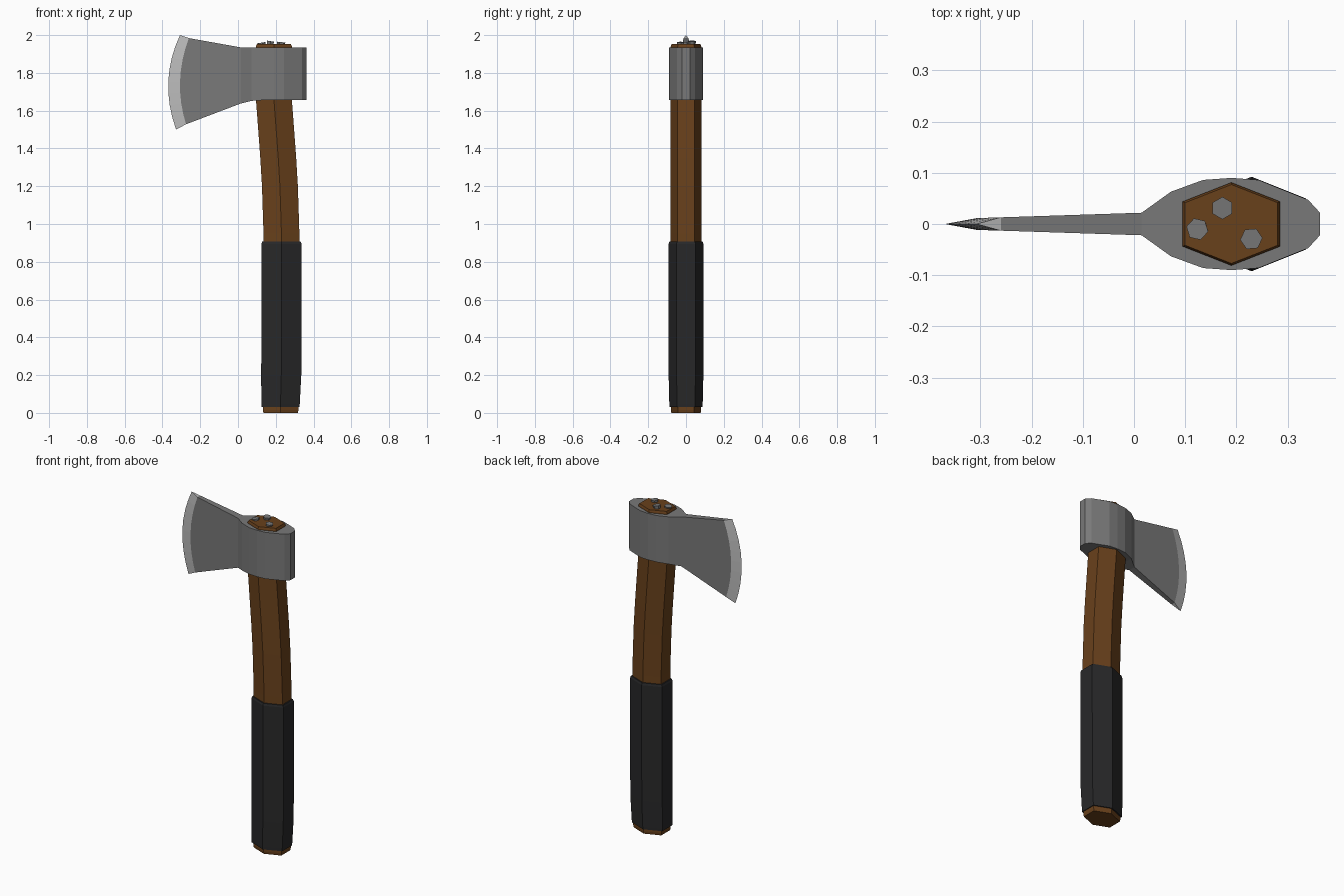
import bpy, bmesh, math
from mathutils import Matrix

if "Cube" in bpy.data.objects:
    bpy.data.objects.remove(bpy.data.objects["Cube"])


def material(name, rgb):
    m = bpy.data.materials.new(name)
    m.diffuse_color = (*rgb, 1)
    m.use_nodes = True
    m.node_tree.nodes["Principled BSDF"].inputs["Base Color"].default_value = m.diffuse_color
    return m


steel = material("steel", (0.19, 0.19, 0.19))
honed = material("honed_steel", (0.5, 0.5, 0.5))
wood = material("wood", (0.14, 0.052, 0.011))
rubber = material("rubber", (0.021, 0.021, 0.022))


def finish(name, bm, *mats):
    bmesh.ops.recalc_face_normals(bm, faces=bm.faces)
    me = bpy.data.meshes.new(name)
    bm.to_mesh(me)
    bm.free()
    ob = bpy.data.objects.new(name, me)
    bpy.context.collection.objects.link(ob)
    for m in mats:
        me.materials.append(m)
    return ob


def hex_loft(name, rings, hx, hy, mat):
    """Stretched hexagon swept up through rings of (z, centre x, scale)."""
    shape = [(hx, -hy * .54), (hx, hy * .54), (0, hy),
             (-hx, hy * .54), (-hx, -hy * .54), (0, -hy)]
    bm = bmesh.new()
    loops = [[bm.verts.new((cx + x * s, y * s, z)) for x, y in shape]
             for z, cx, s in rings]
    for a, b in zip(loops, loops[1:]):
        for i in range(6):
            j = (i + 1) % 6
            bm.faces.new((a[i], a[j], b[j], b[i]))
    bm.faces.new(loops[0])
    bm.faces.new(loops[-1])
    return finish(name, bm, mat)


# Curved wooden handle and rubber grip
hex_loft("handle", [(0, .226, .96), (.015, .226, .99), (.2, .23, 1), (.95, .23, 1),
                    (1.2, .222, 1), (1.35, .213, 1), (1.5, .202, 1), (1.66, .19, 1),
                    (1.94, .19, 1), (1.952, .19, .95)], .095, .081, wood)
hex_loft("grip", [(.03, .225, .95), (.045, .225, .96), (.2, .229, 1),
                  (.895, .23, 1), (.907, .23, .96)], .106, .092, rubber)

# Head: eye stations (x, half width, bottom z) from neck to poll
stations = [(.015, .022, 1.638), (.072, .063, 1.652), (.135, .086, 1.656),
            (.19, .09, 1.656), (.243, .086, 1.656), (.34, .047, 1.656),
            (.363, .022, 1.656)]
TOP = 1.935
bm = bmesh.new()
V = bm.verts.new
F = bm.faces.new
secs = [{(s, k): V((x, s * y, z)) for s in (-1, 1) for k, z in ((0, zb), (1, TOP))}
        for x, y, zb in stations]
for a, b in zip(secs, secs[1:]):
    for s in (-1, 1):
        F((a[s, 0], b[s, 0], b[s, 1], a[s, 1]))
    for k in (0, 1):
        F((a[-1, k], b[-1, k], b[1, k], a[1, k]))
poll = secs[-1]
F((poll[-1, 0], poll[1, 0], poll[1, 1], poll[-1, 1]))


# Blade: flat cheeks running to an arc, then the honed bevel
def arc(p, q, r, n=8):
    """Smooth arc in x/z from p through q to r."""
    pts = []
    for i in range(n + 1):
        t = i / n
        w = ((1 - t) * (1 - 2 * t), 4 * t * (1 - t), t * (2 * t - 1))
        pts.append([w[0] * p[k] + w[1] * q[k] + w[2] * r[k] for k in (0, 1)])
    return pts


inner = arc((-.26, 1.984), (-.307, 1.755), (-.275, 1.528))
edge = [V((x, 0, z)) for x, z in arc((-.307, 2.0), (-.369, 1.755), (-.328, 1.5))]
neck = secs[0]
cheek = {s: [V((x, s * (.0215 + .0327 * x), z)) for x, z in inner] for s in (-1, 1)}
for s in (-1, 1):
    c = cheek[s]
    F([neck[s, 0], neck[s, 1]] + c)
    for i in range(len(edge) - 1):
        F((c[i], c[i + 1], edge[i + 1], edge[i])).material_index = 1
for i, k in ((0, 1), (-1, 0)):
    F((neck[-1, k], neck[1, k], cheek[1][i], cheek[-1][i]))
    F((cheek[-1][i], cheek[1][i], edge[i])).material_index = 1
finish("axe_head", bm, steel, honed)

# Wedge pins in the top of the handle, slightly tilted
for i, (x, y, z, tilt) in enumerate([(.171, .031, 1.958, .15), (.125, -.01, 1.95, -.15),
                                     (.228, -.029, 1.953, .1)]):
    bm = bmesh.new()
    bmesh.ops.create_cone(bm, cap_ends=True, segments=6, radius1=.019, radius2=.022,
                          depth=.02, matrix=Matrix.Translation((x, y, z))
                          @ Matrix.Rotation(tilt, 4, 'Y') @ Matrix.Rotation(i * .3, 4, 'Z'))
    finish(f"wedge_pin_{i + 1}", bm, steel)
